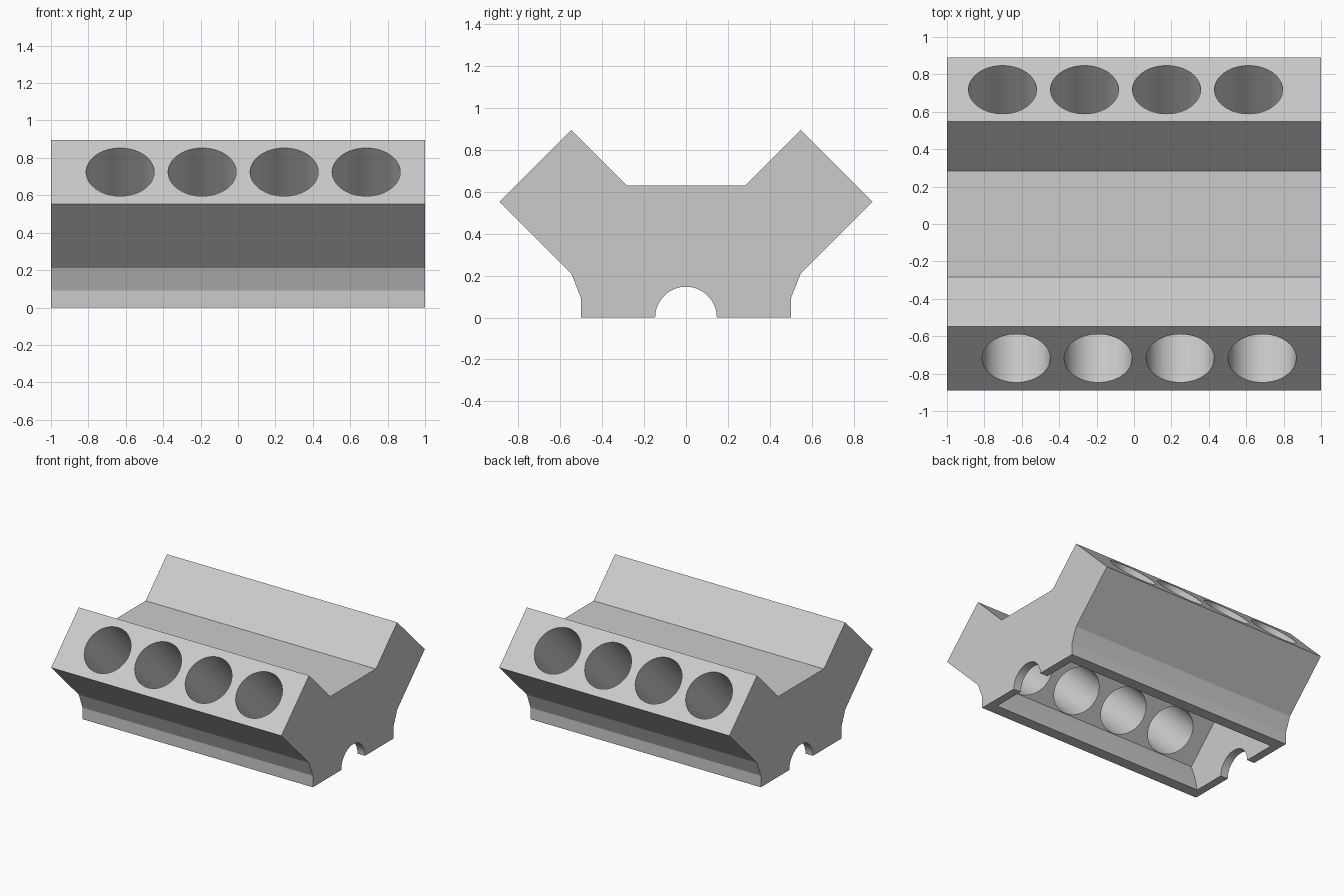
import bpy, bmesh
from math import sin, cos, pi
from mathutils import Matrix, Vector

cube = bpy.data.objects.get("Cube")
if cube:
    bpy.data.objects.remove(cube, do_unlink=True)

# Cast metal
metal = bpy.data.materials.new("cast grey metal")
metal.use_nodes = True
grey = (0.6, 0.6, 0.6, 1)
metal.diffuse_color = grey
metal.node_tree.nodes["Principled BSDF"].inputs["Base Color"].default_value = grey


def make_object(name, bm):
    bmesh.ops.recalc_face_normals(bm, faces=bm.faces)
    mesh = bpy.data.meshes.new(name)
    bm.to_mesh(mesh)
    bm.free()
    mesh.materials.append(metal)
    obj = bpy.data.objects.new(name, mesh)
    bpy.context.collection.objects.link(obj)
    return obj


def extrude_profile(name, half, half_length):
    """Mirror half a (y, z) outline and extrude it along x."""
    outline = half + [(-y, z) for y, z in reversed(half)]
    bm = bmesh.new()
    face = bm.faces.new([bm.verts.new((-half_length, y, z)) for y, z in outline])
    moved = bmesh.ops.extrude_face_region(bm, geom=[face])["geom"]
    verts = [v for v in moved if isinstance(v, bmesh.types.BMVert)]
    bmesh.ops.translate(bm, verts=verts, vec=(2 * half_length, 0, 0))
    return make_object(name, bm)


def cylinder(name, start, end, radius):
    start, end = Vector(start), Vector(end)
    axis = end - start
    turn = axis.to_track_quat('Z', 'Y').to_matrix().to_4x4()
    bm = bmesh.new()
    bmesh.ops.create_cone(bm, cap_ends=True, segments=64, radius1=radius,
                          radius2=radius, depth=axis.length,
                          matrix=Matrix.Translation((start + end) / 2) @ turn)
    return make_object(name, bm)


# Block body, with the crankshaft arch in its outline
arch = [(0.147 * sin(a), 0.147 * cos(a)) for a in (pi / 2 * i / 16 for i in range(1, 17))]
arch[-1] = (0.147, 0)
body = arch + [(0.5, 0), (0.5, 0.09), (0.547, 0.21), (0.89, 0.553),
               (0.547, 0.895), (0.283, 0.63)]
block = extrude_profile("engine_block", body, 1)

# Crankcase hollow, open below
hollow = [(0.41, -0.05), (0.41, 0), (0.43, 0.09), (0.475, 0.22), (0.165, 0.53)]
cutters = [extrude_profile("crankcase_cutter", hollow, 0.935)]

# Two staggered rows of cylinder bores, from deck to crankcase
for side, first in ((-1, -0.63), (1, -0.703)):
    for i in range(4):
        x = first + 0.4385 * i
        cutters.append(cylinder("bore_cutter", (x, side * 0.82, 0.826),
                                (x, side * 0.28, 0.286), 0.182))

for cutter in cutters:
    cutter.hide_render = True
    cut = block.modifiers.new(cutter.name, 'BOOLEAN')
    cut.operation = 'DIFFERENCE'
    cut.solver = 'EXACT'
    cut.object = cutter

# Bake the cuts and remove the cutters
bpy.context.view_layer.update()
graph = bpy.context.evaluated_depsgraph_get()
finished = bpy.data.meshes.new_from_object(block.evaluated_get(graph))
block.modifiers.clear()
block.data = finished
for cutter in cutters:
    bpy.data.objects.remove(cutter, do_unlink=True)

bpy.ops.object.select_all(action='DESELECT')
block.select_set(True)
bpy.context.view_layer.objects.active = block
bpy.ops.object.shade_smooth_by_angle(angle=pi / 12)
